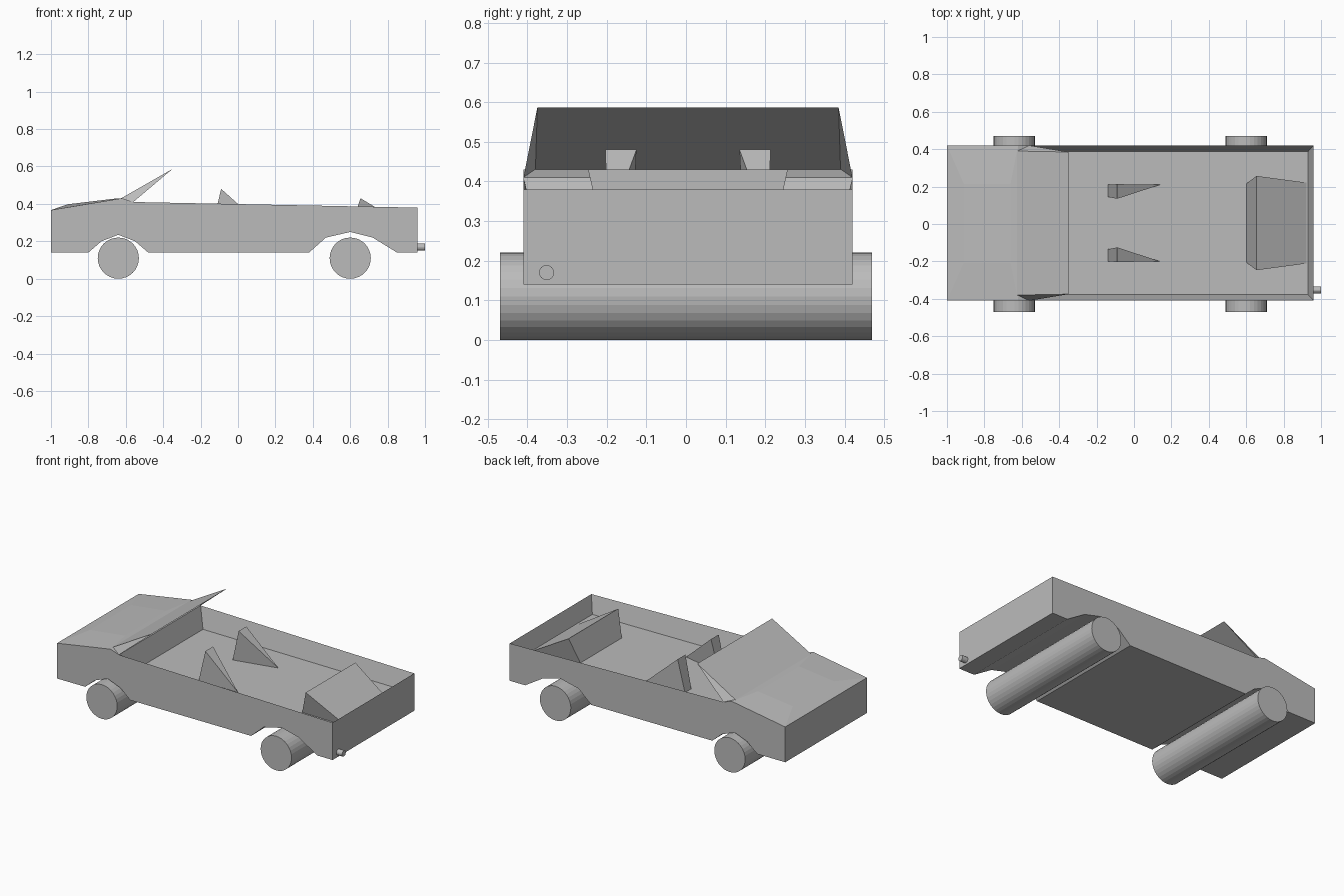
import bpy, bmesh
from math import radians
from mathutils import Matrix

cube = bpy.data.objects.get("Cube")
if cube:
    bpy.data.objects.remove(cube)

grey = bpy.data.materials.new("plain grey")
grey.use_nodes = True
COLOUR = (0.5, 0.5, 0.5, 1)
grey.diffuse_color = COLOUR
grey.node_tree.nodes["Principled BSDF"].inputs["Base Color"].default_value = COLOUR

MID = 0.005    # centre line of the body
HALF = 0.415   # half of the body width


def finish(name, bm, closed=True):
    if closed:
        bmesh.ops.recalc_face_normals(bm, faces=bm.faces)
    mesh = bpy.data.meshes.new(name)
    bm.to_mesh(mesh)
    bm.free()
    mesh.materials.append(grey)
    obj = bpy.data.objects.new(name, mesh)
    bpy.context.collection.objects.link(obj)
    return obj


def pair(bm, x, z, half=HALF):
    """Right and left vertex at one station."""
    return [bm.verts.new((x, MID + s * half, z)) for s in (-1, 1)]


def bridge(bm, a, b):
    bm.faces.new((a[0], a[1], b[1], b[0]))


# Body: side outline bridged across, with wheel arches
bm = bmesh.new()
under = [(-1, .14), (-.8, .14), (-.73, .2), (-.64, .235), (-.55, .2), (-.48, .14),
         (.38, .14), (.47, .22), (.6, .25), (.72, .22), (.85, .14), (.96, .14)]
lower = [pair(bm, x, z) for x, z in under]
for a, b in zip(lower, lower[1:]):
    bridge(bm, a, b)
tail, cowl, hood_end, nose = [pair(bm, x, z) for x, z in
                              [(.96, .38), (-.56, .41), (-.62, .43), (-1, .367)]]
bridge(bm, lower[-1], tail)
bridge(bm, nose, lower[0])
bridge(bm, cowl, hood_end)
for s in (0, 1):
    bm.faces.new([p[s] for p in lower + [tail, cowl, hood_end, nose]])

# Slightly crowned hood
crown_front, crown_rear = pair(bm, -.91, .398, .21), pair(bm, -.66, .428, .21)
bridge(bm, nose, crown_front)
bridge(bm, crown_front, crown_rear)
bridge(bm, crown_rear, hood_end)
for s in (0, 1):
    bm.faces.new((nose[s], crown_front[s], crown_rear[s], hood_end[s]))

# Open cabin with sloping inner walls and a floor
floor_front, floor_rear = pair(bm, -.52, .28, .382), pair(bm, .93, .27, .382)
bridge(bm, cowl, floor_front)
bridge(bm, floor_front, floor_rear)
bridge(bm, floor_rear, tail)
for s in (0, 1):
    bm.faces.new((cowl[s], tail[s], floor_rear[s], floor_front[s]))
finish("body", bm)

# Windscreen sheet with a narrow wing on each side
bm = bmesh.new()
base, top = pair(bm, -.625, .43, .385), pair(bm, -.35, .587, .38)
foot = pair(bm, -.56, .41, .415)
bm.faces.new((base[0], top[0], top[1], base[1]))
for s in (0, 1):
    bm.faces.new((base[s], top[s], foot[s]))
finish("windscreen", bm)

# Rear seat wedge
bm = bmesh.new()
front, top, back = [pair(bm, *p) for p in
                    [(.6, .27, .21), (.655, .43, .252), (.93, .265, .215)]]
for a, b in ((front, top), (top, back), (back, front)):
    bridge(bm, a, b)
for s in (0, 1):
    bm.faces.new((front[s], top[s], back[s]))
finish("rear_seat", bm)

# Front seats: upright panel tapering back to a point on the floor
for side, name in ((-1, "right"), (1, "left")):
    bm = bmesh.new()
    a, b, c, d, tip = [bm.verts.new((x, MID + side * y, z)) for x, y, z in
                       [(-.14, .14, .275), (-.14, .205, .275), (-.09, .208, .48),
                        (-.09, .13, .48), (.14, .205, .275)]]
    bm.faces.new((a, b, c, d))
    for p, q in ((a, b), (b, c), (c, d), (d, a)):
        bm.faces.new((p, q, tip))
    finish(name + "_front_seat", bm)


def cylinder(name, radius, depth, sides, centre, axis):
    bm = bmesh.new()
    bmesh.ops.create_cone(bm, cap_ends=True, segments=sides, radius1=radius,
                          radius2=radius, depth=depth,
                          matrix=Matrix.Translation(centre) @ Matrix.Rotation(radians(90), 4, axis))
    return finish(name, bm)


# Full-width wheel rollers and the exhaust pipe
cylinder("front_wheels", .11, .94, 32, (-.64, 0, .11), 'X')
cylinder("rear_wheels", .11, .94, 32, (.6, 0, .11), 'X')
cylinder("exhaust_pipe", .019, .06, 16, (.97, -.352, .17), 'Y')
